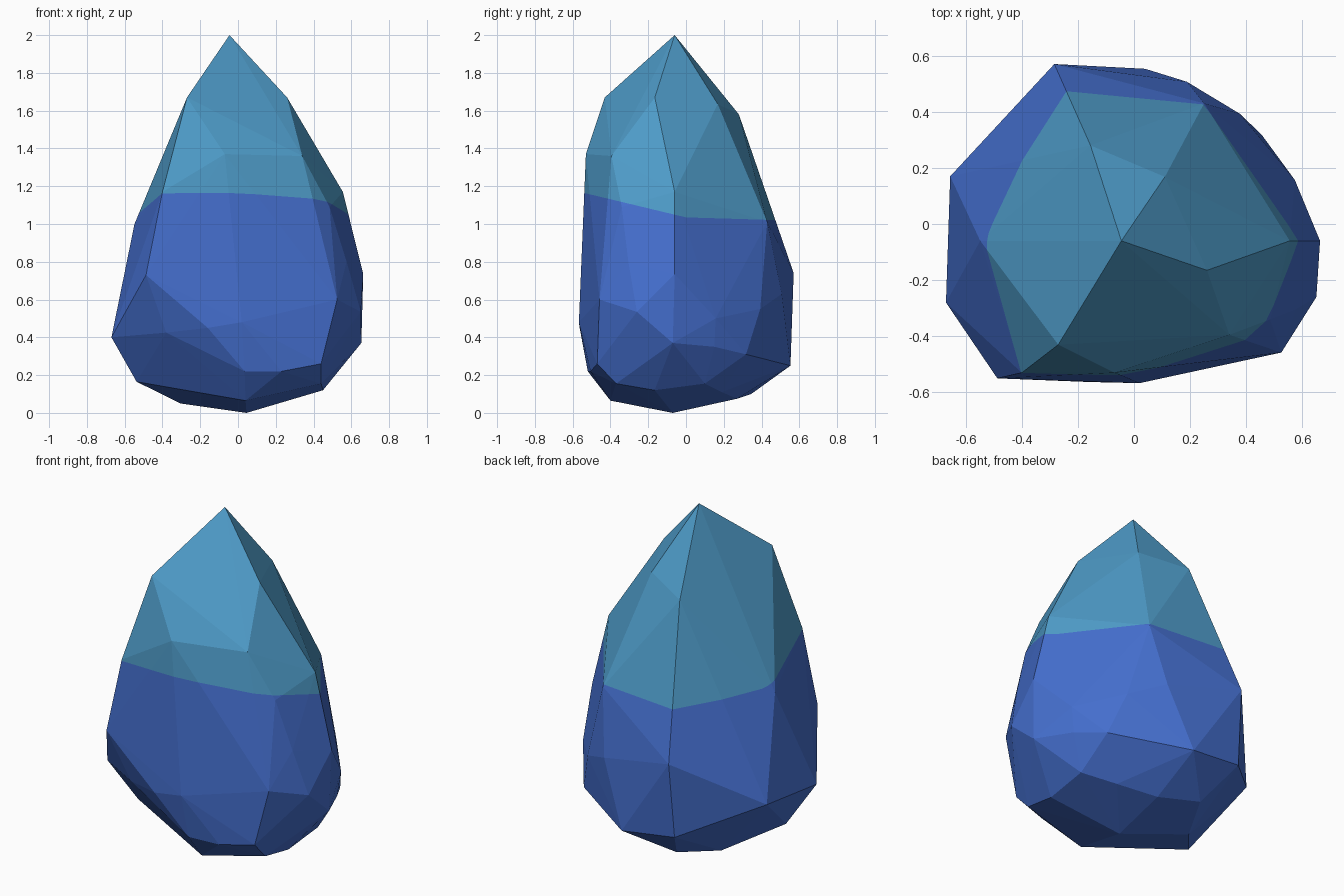
import bpy, bmesh
from mathutils import Vector

if "Cube" in bpy.data.objects:
    bpy.data.objects.remove(bpy.data.objects["Cube"])

# Corner points of the faceted stone, from the tip down to the base
CROWN = [(-.045, -.06, 2), (-.27, -.43, 1.67), (.26, -.165, 1.67), (.11, .168, 1.635),
         (-.155, .28, 1.58), (.34, -.395, 1.36), (-.07, -.53, 1.37)]
SHOULDER = [(-.40, -.53, 1.17), (.555, -.06, 1.17), (.485, -.34, 1.09),
            (.25, .43, 1.01), (-.548, -.06, 1.0)]
GIRDLE = [(.575, -.305, .8), (.663, -.06, .735), (-.487, -.55, .73), (-.284, .57, .74),
          (.188, .507, .63), (.525, -.458, .6), (.65, -.26, .535), (.377, .393, .55),
          (.573, .157, .5), (.02, -.567, .48), (-.16, -.563, .45), (-.655, .17, .445)]
LOWER = [(-.38, -.47, .425), (-.67, -.28, .4), (.653, -.07, .37), (.553, .15, .35),
         (.455, .318, .31), (-.295, .53, .29), (.44, -.47, .26), (.04, .553, .25),
         (.035, -.52, .22), (.23, -.505, .22)]
BASE = [(-.537, -.18, .165), (.44, -.37, .155), (.46, .1, .155), (.45, -.166, .12),
        (.28, .19, .11), (-.18, .345, .1), (.06, .27, .075), (.04, -.40, .065),
        (-.304, .1, .05), (.045, -.07, 0)]

# The colour border: steeper at the front half than at the back half
BORDER_Z, FRONT_SLOPE, BACK_SLOPE = 1.035, -.24, -.03


def border(y):
    return BORDER_Z + (FRONT_SLOPE if y < 0 else BACK_SLOPE) * y


def cut(bm, faces, co, no):
    geom = set(faces)
    for f in faces:
        geom.update(f.edges)
        geom.update(f.verts)
    bmesh.ops.bisect_plane(bm, geom=list(geom), plane_co=co, plane_no=no, dist=1e-5)


def material(name, rgb):
    m = bpy.data.materials.new(name)
    m.diffuse_color = (*rgb, 1)
    m.use_nodes = True
    m.node_tree.nodes["Principled BSDF"].inputs["Base Color"].default_value = m.diffuse_color
    return m


# Stone body: hull around the corners
bm = bmesh.new()
for p in CROWN + SHOULDER + GIRDLE + LOWER + BASE:
    bm.verts.new(p)
bmesh.ops.convex_hull(bm, input=bm.verts[:])
bmesh.ops.delete(bm, geom=[v for v in bm.verts if not v.link_faces], context='VERTS')

# Cut the colour border into the surface
cut(bm, bm.faces[:], (0, 0, 0), (0, 1, 0))
for side, slope in ((-1, FRONT_SLOPE), (1, BACK_SLOPE)):
    half = [f for f in bm.faces if f.calc_center_median().y * side > 0]
    cut(bm, half, (0, 0, BORDER_Z), Vector((0, -slope, 1)).normalized())
bmesh.ops.recalc_face_normals(bm, faces=bm.faces[:])

# Teal above the border, blue below
for f in bm.faces:
    c = f.calc_center_median()
    f.material_index = 0 if c.z > border(c.y) else 1
    f.smooth = False

mesh = bpy.data.meshes.new("faceted_stone")
bm.to_mesh(mesh)
bm.free()
mesh.materials.append(material("teal blue", (.076, .328, .578)))
mesh.materials.append(material("deep blue", (.058, .156, .610)))
stone = bpy.data.objects.new("faceted_stone", mesh)
bpy.context.collection.objects.link(stone)
